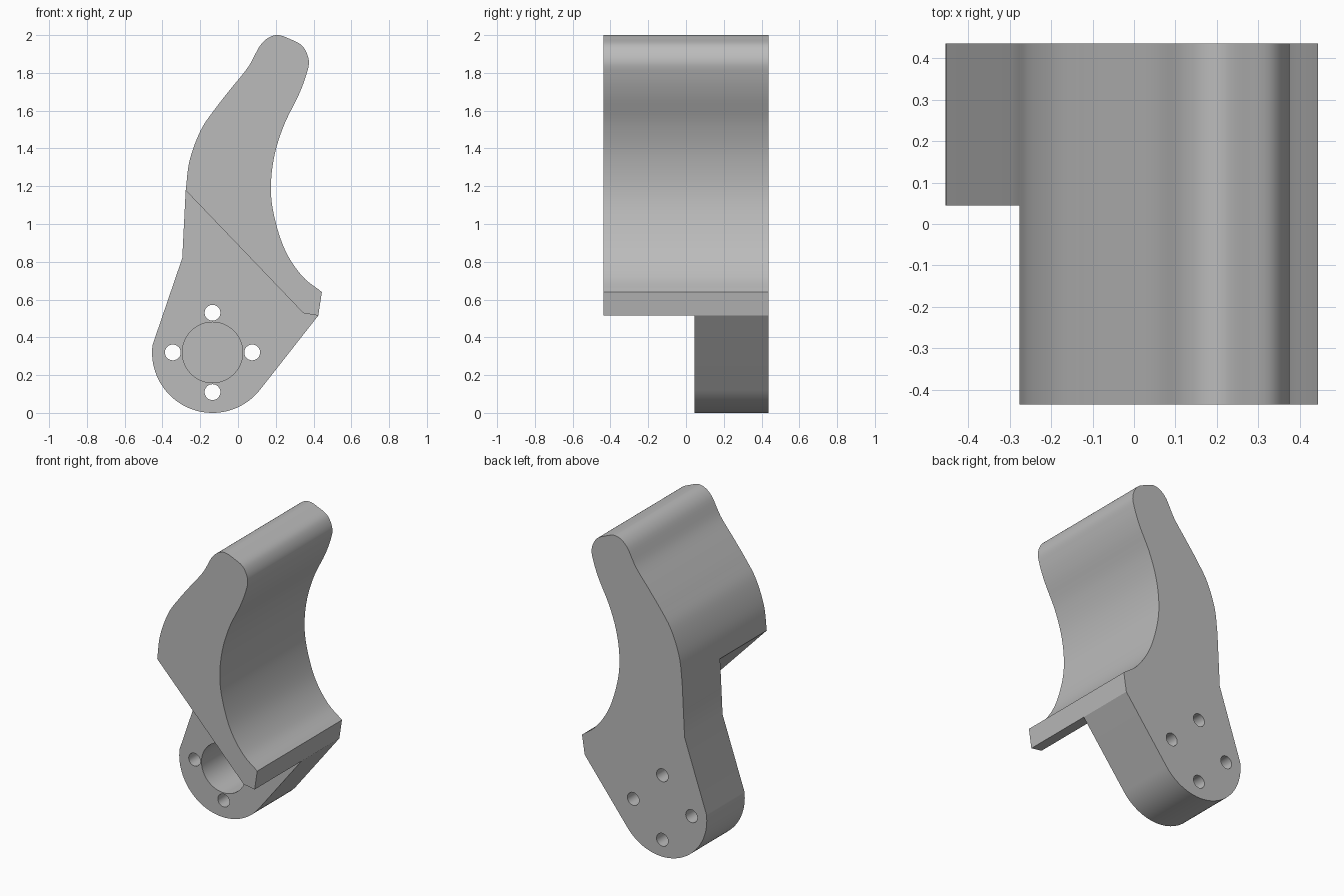
import bpy, bmesh, math
from mathutils import Vector

if "Cube" in bpy.data.objects:
    bpy.data.objects.remove(bpy.data.objects["Cube"])

FRONT, STEP, BACK = -0.436, 0.045, 0.436
HUB = Vector((-0.135, 0.32))
HUB_RADIUS = 0.32

grey = bpy.data.materials.new("plain grey")
grey.use_nodes = True
grey.diffuse_color = (0.5, 0.5, 0.5, 1)
grey.node_tree.nodes["Principled BSDF"].inputs["Base Color"].default_value = (0.5, 0.5, 0.5, 1)


def spline(points, steps=6):
    """Smooth open curve through the points."""
    p = [Vector(q) for q in points]
    p = [2 * p[0] - p[1]] + p + [2 * p[-1] - p[-2]]
    out = []
    for a, b, c, d in zip(p, p[1:], p[2:], p[3:]):
        for i in range(steps):
            t = i / steps
            out.append(0.5 * (2 * b + (c - a) * t + (2 * a - 5 * b + 4 * c - d) * t ** 2
                              + (3 * b - a - 3 * c + d) * t ** 3))
    return out + [p[-2]]


def arc(centre, radius, start, end, count):
    angles = [math.radians(start + (end - start) * i / count) for i in range(count + 1)]
    return [centre + radius * Vector((math.cos(a), math.sin(a))) for a in angles]


def prism(name, outline, y0, y1):
    """Extrude an x-z outline along y."""
    bm = bmesh.new()
    face = bm.faces.new([bm.verts.new((p[0], y0, p[1])) for p in outline])
    moved = bmesh.ops.extrude_face_region(bm, geom=[face])["geom"]
    bmesh.ops.translate(bm, vec=(0, y1 - y0, 0),
                        verts=[v for v in moved if isinstance(v, bmesh.types.BMVert)])
    bmesh.ops.recalc_face_normals(bm, faces=bm.faces)
    mesh = bpy.data.meshes.new(name)
    bm.to_mesh(mesh)
    bm.free()
    mesh.materials.append(grey)
    obj = bpy.data.objects.new(name, mesh)
    bpy.context.collection.objects.link(obj)
    return obj


# Side outline: rounded hub, straight flanks, curved horn
horn = spline([(-0.277, 1.178), (-0.256, 1.337), (-0.198, 1.495), (-0.124, 1.606),
               (-0.035, 1.72), (0.055, 1.833), (0.125, 1.955), (0.2, 2.0), (0.28, 1.977),
               (0.343, 1.94), (0.375, 1.865), (0.36, 1.785), (0.32, 1.68), (0.245, 1.527),
               (0.193, 1.363), (0.174, 1.19), (0.193, 1.035), (0.25, 0.86), (0.34, 0.724),
               (0.444, 0.64)])
hub = arc(HUB, HUB_RADIUS, -39, -187, 40)
outline = [(-0.295, 0.82)] + horn + [(0.425, 0.515)] + hub
bracket = prism("curved_bracket", outline, FRONT, BACK)

# Cutters: front clearance under the diagonal, hub pocket, four bolt holes
cutters = [prism("clearance_cutter", [(-0.6, 1.515), (0.346, 0.528), (0.425, 0.515),
                                      (0.8, 0.453), (0.8, -0.5), (-0.6, -0.5)], -1, STEP),
           prism("pocket_cutter", arc(HUB, 0.16, 0, 352.5, 47), STEP - 0.1, STEP + 0.3)]
for i in range(4):
    a = i * math.pi / 2
    centre = HUB + 0.21 * Vector((math.cos(a), math.sin(a)))
    cutters.append(prism("bolt_cutter", arc(centre, 0.042, 0, 345, 23), -0.1, 1))

bpy.ops.object.select_all(action='DESELECT')
bracket.select_set(True)
bpy.context.view_layer.objects.active = bracket
for cutter in cutters:
    cutter.hide_render = True
    mod = bracket.modifiers.new("cut", 'BOOLEAN')
    mod.operation = 'DIFFERENCE'
    mod.solver = 'EXACT'
    mod.object = cutter
    bpy.ops.object.modifier_apply(modifier=mod.name)
    bpy.data.objects.remove(cutter)
bpy.ops.object.shade_smooth_by_angle(angle=math.radians(16))
